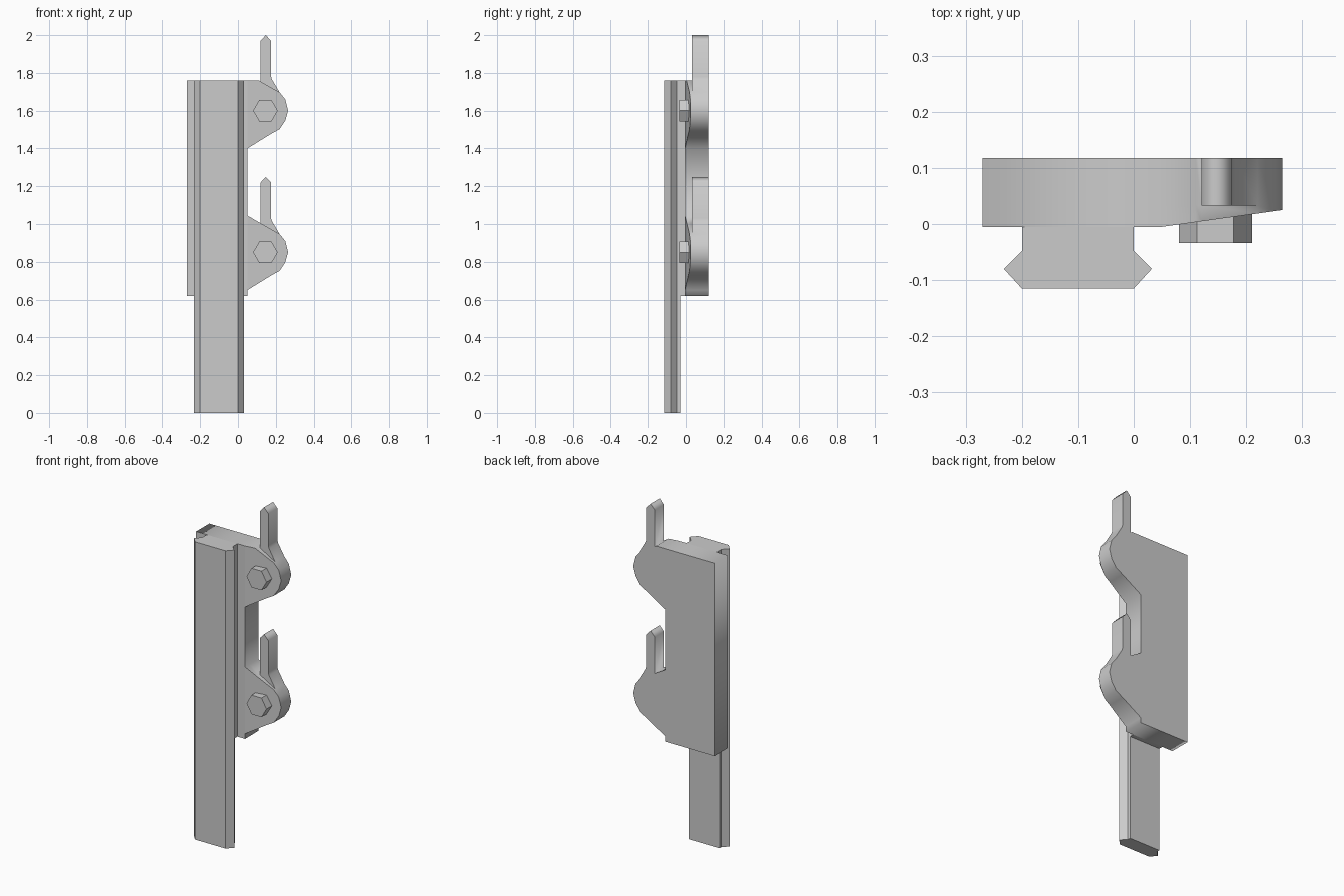
import bpy, bmesh, math
from mathutils import Matrix

if "Cube" in bpy.data.objects:
    bpy.data.objects.remove(bpy.data.objects["Cube"])

BACK, MID, FRONT = 0.118, 0.033, -0.005   # depth layers of the plate
ROOT = 0.05                               # x where the ears join the plate
PITCH = 0.75                              # height between the two ears


def finish(bm, name):
    bmesh.ops.recalc_face_normals(bm, faces=bm.faces)
    me = bpy.data.meshes.new(name)
    bm.to_mesh(me)
    bm.free()
    ob = bpy.data.objects.new(name, me)
    bpy.context.collection.objects.link(ob)
    return ob


def prism(name, profile, z0, z1):
    bm = bmesh.new()
    lo = [bm.verts.new((x, y, z0)) for x, y in profile]
    hi = [bm.verts.new((x, y, z1)) for x, y in profile]
    bm.faces.new(lo)
    bm.faces.new(hi)
    n = len(profile)
    for i in range(n):
        j = (i + 1) % n
        bm.faces.new((lo[i], lo[j], hi[j], hi[i]))
    return finish(bm, name)


# Dovetail rail and the neck joining it to the plate
half = [(0, -0.03), (0, -0.048), (0.032, -0.08), (0, -0.115)]
mirrored = [(-0.2 - x, y) for x, y in reversed(half)]
prism("dovetail_rail", half + mirrored, 0, 1.76)
prism("rail_neck", [(-0.2, -0.03), (0, -0.03), (0, FRONT), (-0.2, FRONT)], 0.62, 1.76)

# Ear outline from lower root up to the shoulder, and the upright pin
ear = [(ROOT, 0.65), (0.175, 0.727), (0.22, 0.752), (0.25, 0.797),
       (0.265, 0.85), (0.25, 0.91), (0.22, 0.947)]
pin = [(0.18, 1.015), (0.175, 1.03), (0.175, 1.22), (0.147, 1.25), (0.12, 1.22)]
tops = [[(0.12, 1.004), (ROOT, 1.045)],
        [(0.12, 1.004), (0.11, 1.01), (ROOT, 1.01)]]

# Whole plate outline: lists of (x, z), with index ranges of the ears and pins
outline = [(-0.27, 0.62), (ROOT, 0.62)]
ears, shoulders = [], []
for k in range(2):
    start = len(outline)
    outline += [(x, z + k * PITCH) for x, z in ear]
    shoulders.append(len(outline) - 1)
    outline += [(x, z + k * PITCH) for x, z in tops[k]]
    ears.append((start, len(outline)))
outline.append((-0.27, 1.76))

# Hook plate: sloped ear fronts, pins standing only in the rear layer
bm = bmesh.new()


def front_y(x):
    return FRONT + max(0, x - ROOT) * 0.14


def strip(a, b):
    for i in range(len(a)):
        j = (i + 1) % len(a)
        bm.faces.new((a[i], a[j], b[j], b[i])).smooth = True


front = [bm.verts.new((x, front_y(x), z)) for x, z in outline]
mid = [bm.verts.new((x, MID, z)) for x, z in outline]
for s, e in ears:
    bm.faces.new(front[s:e])
inner = [i for i in range(len(outline)) if not any(s < i < e - 1 for s, e in ears)]
bm.faces.new([front[i] for i in inner])
strip(front, mid)

rear_mid = []
for i, v in enumerate(mid):
    rear_mid.append(v)
    if i in shoulders:
        dz = shoulders.index(i) * PITCH
        pv = [bm.verts.new((x, MID, z + dz)) for x, z in pin]
        bm.faces.new([v] + pv + [mid[i + 1]])
        rear_mid += pv
rear = [bm.verts.new((v.co.x, BACK, v.co.z)) for v in rear_mid]
strip(rear_mid, rear)
bm.faces.new(rear)
for e in bm.edges:
    flat_caps = not all(f.smooth for f in e.link_faces)
    e.smooth = not flat_caps and e.calc_face_angle(0) < 0.65
finish(bm, "hook_plate")

# Hexagonal bolts
for k, label in enumerate(("lower", "upper")):
    bm = bmesh.new()
    bmesh.ops.create_cone(bm, cap_ends=True, segments=6, radius1=0.065,
                          radius2=0.065, depth=0.06)
    bmesh.ops.rotate(bm, verts=bm.verts, matrix=Matrix.Rotation(math.pi / 6, 3, 'Z'))
    if max(v.co.x for v in bm.verts) < 0.064:   # points face left and right
        bmesh.ops.rotate(bm, verts=bm.verts, matrix=Matrix.Rotation(math.pi / 6, 3, 'Z'))
    bmesh.ops.rotate(bm, verts=bm.verts, matrix=Matrix.Rotation(math.pi / 2, 3, 'X'))
    bmesh.ops.translate(bm, verts=bm.verts, vec=(0.145, -0.004, 0.85 + k * PITCH))
    finish(bm, label + "_hex_bolt")
